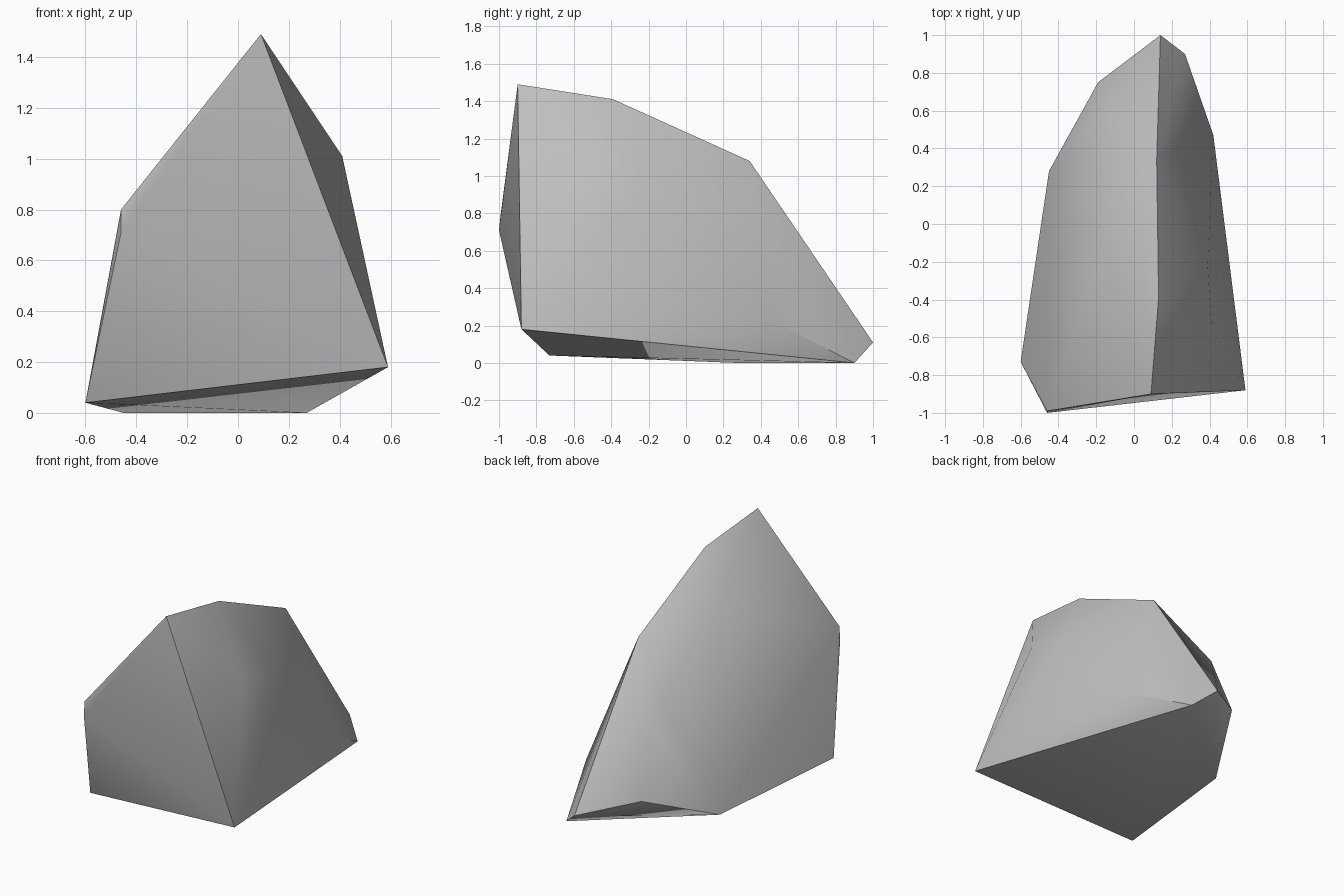
import bpy
import bmesh
import math

if "Cube" in bpy.data.objects:
    bpy.data.objects.remove(bpy.data.objects["Cube"], do_unlink=True)

# Stone material
stone = bpy.data.materials.new("stone_grey")
stone.use_nodes = True
colour = (0.52, 0.52, 0.52, 1.0)
stone.diffuse_color = colour
bsdf = next(n for n in stone.node_tree.nodes if n.type == 'BSDF_PRINCIPLED')
bsdf.inputs["Base Color"].default_value = colour
bsdf.inputs["Roughness"].default_value = 0.9

# Corner points of the boulder, grouped by region
crest = [(0.09, -0.90, 1.49), (0.13, -0.39, 1.41), (0.12, 0.34, 1.08), (0.14, 1.0, 0.11)]
base = [(0.59, -0.88, 0.18), (-0.60, -0.73, 0.04), (-0.45, 0.28, 0.0), (0.27, 0.90, 0.0)]
left_flank = [(0.41, -0.53, 1.01), (0.39, -0.22, 0.93), (0.42, 0.47, 0.22)]
right_flank = [(-0.46, -0.99, 0.80), (-0.46, -1.0, 0.71), (-0.15, -0.10, 1.16),
               (-0.15, 0.48, 0.75), (-0.15, 0.59, 0.62), (-0.19, 0.75, 0.20)]

# Wrap the corners in a faceted skin
bm = bmesh.new()
for corner in crest + base + left_flank + right_flank:
    bm.verts.new(corner)
hull = bmesh.ops.convex_hull(bm, input=list(bm.verts))
loose = [v for v in bm.verts if not v.link_faces]
bmesh.ops.delete(bm, geom=loose, context='VERTS')
bmesh.ops.recalc_face_normals(bm, faces=list(bm.faces))

mesh = bpy.data.meshes.new("boulder")
bm.to_mesh(mesh)
bm.free()
mesh.materials.append(stone)
boulder = bpy.data.objects.new("boulder", mesh)
bpy.context.collection.objects.link(boulder)

# Soft flanks with crisp ridges
bpy.ops.object.select_all(action='DESELECT')
boulder.select_set(True)
bpy.context.view_layer.objects.active = boulder
bpy.ops.object.shade_smooth_by_angle(angle=math.radians(40))
